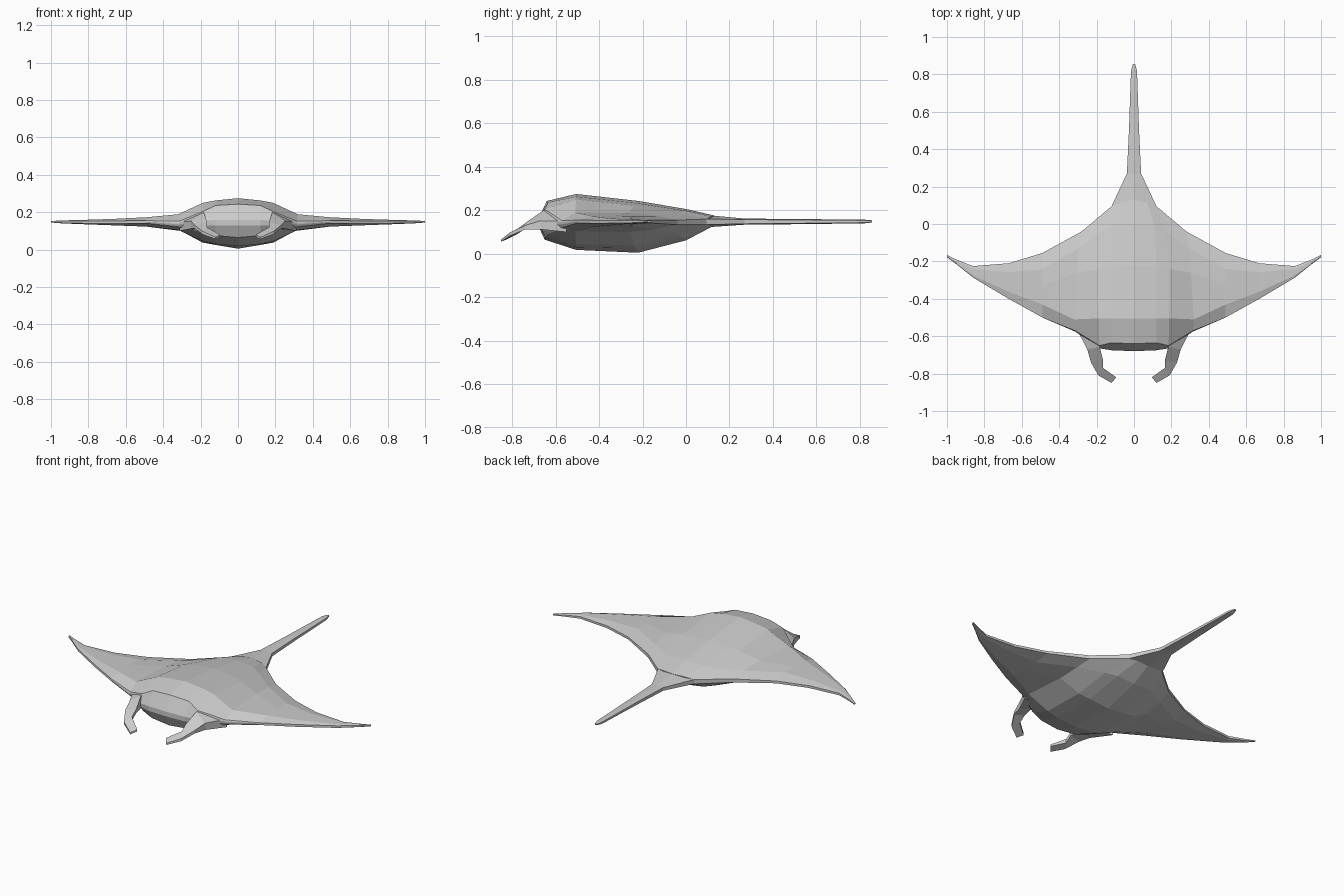
import bpy, bmesh

if "Cube" in bpy.data.objects:
    bpy.data.objects.remove(bpy.data.objects["Cube"])

grey = bpy.data.materials.new("pale grey")
grey.diffuse_color = (0.6, 0.6, 0.6, 1)
grey.use_nodes = True
grey.node_tree.nodes["Principled BSDF"].inputs["Base Color"].default_value = grey.diffuse_color


def loft(name, rings, closed=True, cap_start=True, cap_end=True):
    """Skin a list of equal-length rings, then mirror across x = 0."""
    bm = bmesh.new()
    vs = [[bm.verts.new(p) for p in r] for r in rings]
    n = len(rings[0])
    for a, b in zip(vs, vs[1:]):
        for i in range(n if closed else n - 1):
            j = (i + 1) % n
            bm.faces.new((a[i], a[j], b[j], b[i]))
    if cap_start:
        bm.faces.new(vs[0])
    if cap_end:
        bm.faces.new(vs[-1])
    bmesh.ops.recalc_face_normals(bm, faces=bm.faces)
    me = bpy.data.meshes.new(name)
    bm.to_mesh(me)
    bm.free()
    me.materials.append(grey)
    ob = bpy.data.objects.new(name, me)
    bpy.context.collection.objects.link(ob)
    mod = ob.modifiers.new("mirror", 'MIRROR')
    mod.use_clip = True
    return ob


def column(rows, lip, jaw, chin):
    """Body cross-section: rows front to back are (x, y, top z, bottom z);
    lip, jaw and chin are the (y, z) points rounding the front edge."""
    x = rows[0][0]
    ring = [(r[0], r[1], r[2]) for r in reversed(rows)]
    ring += [(x, *lip), (x, *jaw), (x, *chin)]
    return ring + [(r[0], r[1], r[3]) for r in rows[1:]]


def wing(x, front, back, top, bottom):
    """Thin fin section with bevelled leading and trailing edges."""
    mid = (top + bottom) / 2
    e = min(0.007, (top - bottom) * 0.3)
    rows = [(x, front + (back - front) * f,
             mid + e if f in (0, 1) else top,
             mid - e if f in (0, 1) else bottom)
            for f in (0, 0.2, 0.5, 0.75, 1)]
    return column(rows, (front, mid + e / 2), (front, mid), (front, mid - e))


# Body and fins, from the centre line out to the fin tip
loft("body_and_fins", [
    column([(0, -.64, .243, 0), (0, -.505, .275, .018), (0, -.22, .243, .005),
            (0, .0, .206, .062), (0, .13, .176, .13)],
           (-.68, .158), (-.68, .13), (-.65, .065)),
    column([(.12, -.635, .236, 0), (.12, -.505, .263, .03), (.12, -.23, .233, .025),
            (.11, -.01, .199, .075), (.07, .115, .171, .131)],
           (-.675, .158), (-.675, .13), (-.645, .075)),
    column([(.185, -.65, .205, 0), (.188, -.505, .25, .045), (.19, -.24, .222, .038),
            (.17, -.04, .187, .087), (.12, .095, .16, .134)],
           (-.665, .155), (-.66, .13), (-.63, .092)),
    column([(.315, -.57, .152, 0), (.32, -.51, .189, .105), (.305, -.26, .189, .1),
            (.295, -.13, .175, .115), (.28, -.04, .155, .134)],
           (-.575, .145), (-.575, .135), (-.565, .122)),
    wing(.49, -.50, -.155, .173, .123),
    wing(.67, -.40, -.21, .164, .130),
    wing(.86, -.287, -.225, .158, .137),
    wing(.95, -.215, -.190, .156, .141),
    wing(1.0, -.178, -.165, .153, .145),
], cap_start=False)

# Curled head horns: outer xy, inner xy, outer top, inner top, bottom
horn = [
    (.312, -.55, .185, -.59, .15, .21, .10),
    (.25, -.67, .183, -.658, .152, .198, .112),
    (.23, -.74, .165, -.73, .130, .148, .112),
    (.19, -.81, .165, -.77, .098, .118, .082),
    (.12, -.85, .095, -.82, .066, .080, .056),
]
loft("head_horns", [[(ox, oy, ot), (ix, iy, it), (ix, iy, b + .012), (ox, oy, b)]
                    for ox, oy, ix, iy, ot, it, b in horn])

# Tail: y, half width, centre top, centre bottom, edge top, edge bottom
tail = [
    (.095, .12, .178, .122, .160, .134),
    (.27, .038, .162, .134, .157, .138),
    (.50, .027, .160, .136, .156, .140),
    (.82, .016, .157, .140, .154, .143),
    (.855, .006, .154, .144, .152, .146),
]
loft("tail", [[(0, y, t), (w, y, et), (w, y, eb), (0, y, b)]
              for y, w, t, b, et, eb in tail], closed=False)
